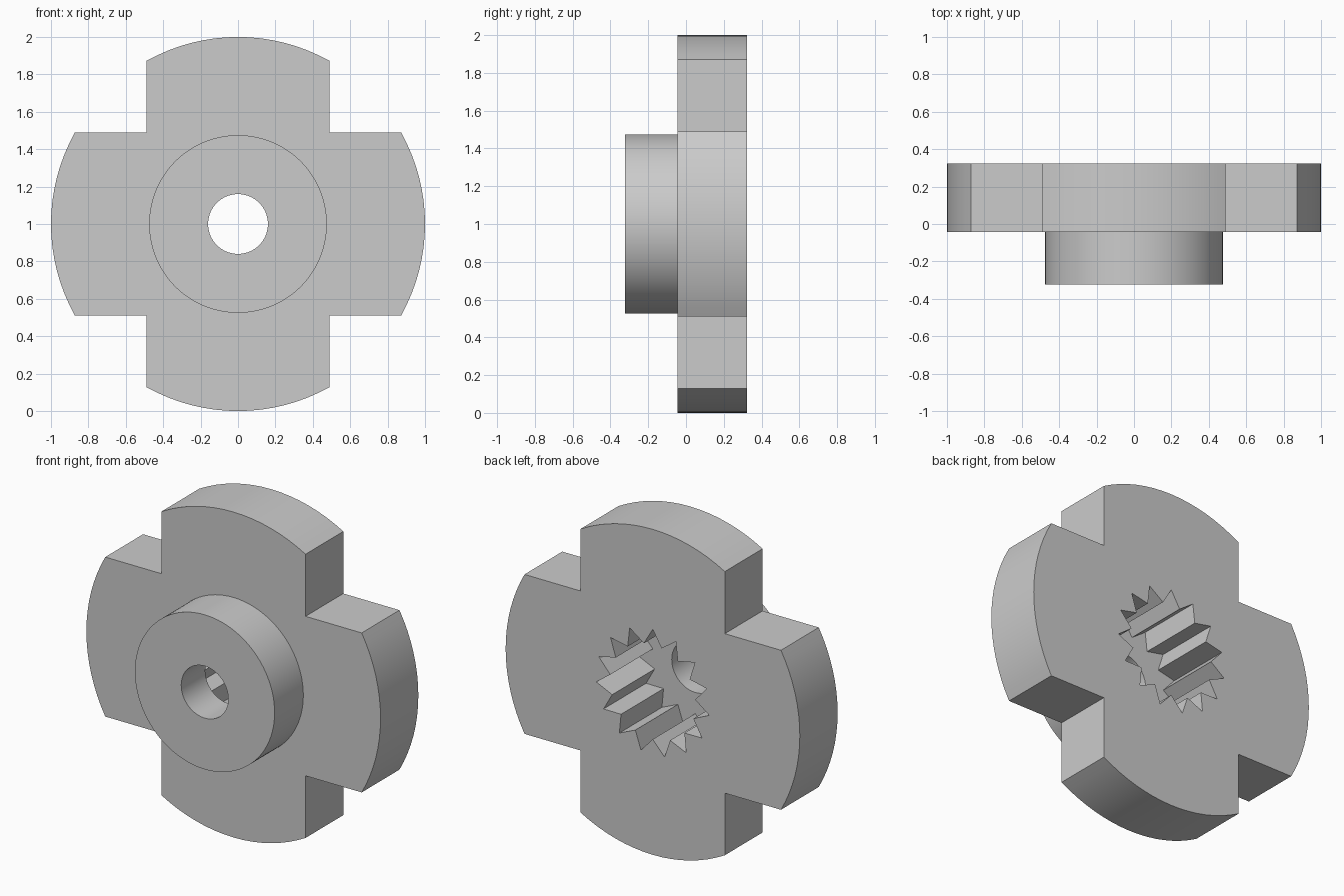
import bpy, bmesh, math
from math import sin, cos, pi, radians

if "Cube" in bpy.data.objects:
    bpy.data.objects.remove(bpy.data.objects["Cube"], do_unlink=True)

CENTER_Z = 1.0
FRONT, STEP, BACK = -0.323, -0.044, 0.323   # hub face, plate front, plate back
FLOOR = -0.09                               # bottom of the splined socket

grey = bpy.data.materials.new("plain grey")
grey.use_nodes = True
grey.diffuse_color = (0.6, 0.6, 0.6, 1)
grey.node_tree.nodes["Principled BSDF"].inputs["Base Color"].default_value = (0.6, 0.6, 0.6, 1)


def prism(name, outline, y0, y1):
    """Extrude an (x, z) outline along y."""
    bm = bmesh.new()
    face = bm.faces.new([bm.verts.new((x, y0, z + CENTER_Z)) for x, z in outline])
    new = bmesh.ops.extrude_face_region(bm, geom=[face])["geom"]
    bmesh.ops.translate(bm, vec=(0, y1 - y0, 0),
                        verts=[v for v in new if isinstance(v, bmesh.types.BMVert)])
    bmesh.ops.recalc_face_normals(bm, faces=bm.faces)
    mesh = bpy.data.meshes.new(name)
    bm.to_mesh(mesh)
    bm.free()
    mesh.materials.append(grey)
    obj = bpy.data.objects.new(name, mesh)
    bpy.context.collection.objects.link(obj)
    return obj


def circle(radius, n):
    return [(radius * cos(2 * pi * i / n), radius * sin(2 * pi * i / n)) for i in range(n)]


def combine(target, tool, operation):
    """Apply a boolean and discard the tool."""
    mod = target.modifiers.new(tool.name, "BOOLEAN")
    mod.operation, mod.object, mod.solver = operation, tool, "EXACT"
    bpy.ops.object.select_all(action="DESELECT")
    bpy.context.view_layer.objects.active = target
    target.select_set(True)
    bpy.ops.object.modifier_apply(modifier=mod.name)
    bpy.data.objects.remove(tool, do_unlink=True)


# Four-armed plate: rounded arm ends with square notches between them
half = 0.49
spread = math.asin(half)
steps = 16
cross = []
for arm in range(4):
    mid = arm * pi / 2
    cross += [(cos(mid - spread + 2 * spread * i / steps),
               sin(mid - spread + 2 * spread * i / steps)) for i in range(steps + 1)]
    corner = mid + pi / 4
    cross.append((half * math.sqrt(2) * cos(corner), half * math.sqrt(2) * sin(corner)))
body = prism("splined_cross_coupling", cross, STEP, BACK)

# Round hub on the front
combine(body, prism("hub", circle(0.475, 96), FRONT, STEP + 0.1), "UNION")

# Fifteen-point splined socket from the back
teeth = 15
star = []
for i in range(teeth * 2):
    r = 0.29 if i % 2 else 0.386
    a = pi / 2 + i * pi / teeth
    star.append((r * cos(a), r * sin(a)))
combine(body, prism("socket_cutter", star, FLOOR, BACK + 0.1), "DIFFERENCE")

# Through bore
combine(body, prism("bore_cutter", circle(0.16, 64), FRONT - 0.1, BACK + 0.1), "DIFFERENCE")

bpy.ops.object.shade_smooth_by_angle(angle=radians(20))
